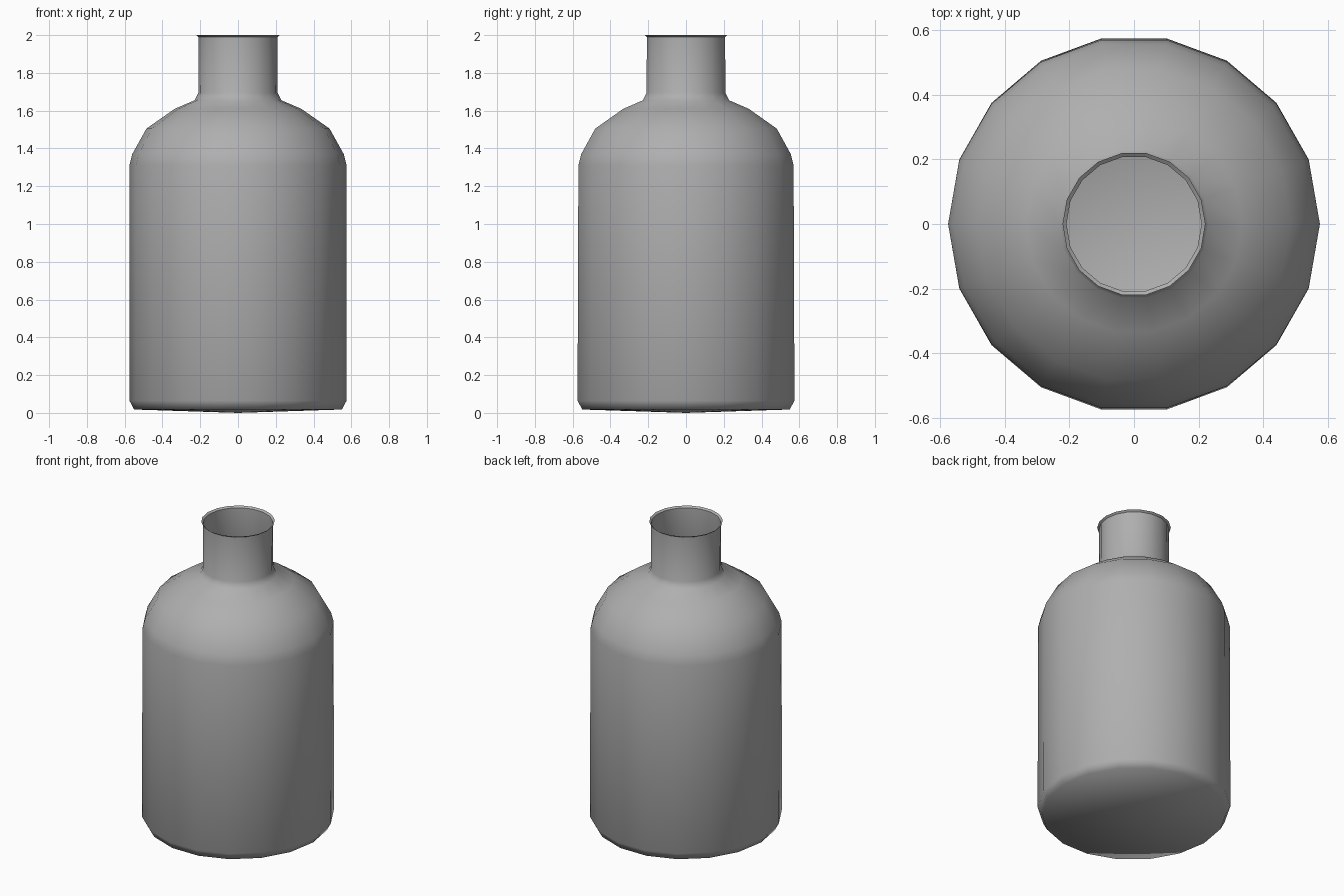
import bpy, bmesh, math

if "Cube" in bpy.data.objects:
    bpy.data.objects.remove(bpy.data.objects["Cube"])

SIDES = 18
# Profile (radius, height, depth stretch) from base rim to flared lip
PROFILE = [(0.55, 0.018, 1.014), (0.575, 0.065, 1.014), (0.575, 1.31, 1.006),
           (0.56, 1.37, 1.006), (0.485, 1.505, 1.006), (0.335, 1.61, 1.006),
           (0.23, 1.655, 1.006), (0.21, 1.695, 1.01), (0.209, 1.99, 1.006),
           (0.221, 2.0, 1.006)]

bm = bmesh.new()

# Rings of the thin-walled body, shoulder and neck
rings = [[bm.verts.new((r * math.cos(2 * math.pi * i / SIDES),
                        r * s * math.sin(2 * math.pi * i / SIDES), z))
          for i in range(SIDES)] for r, z, s in PROFILE]
for low, high in zip(rings, rings[1:]):
    for i in range(SIDES):
        j = (i + 1) % SIDES
        bm.faces.new((low[i], low[j], high[j], high[i]))

# Slightly domed base
centre = bm.verts.new((0, 0, 0))
for i in range(SIDES):
    bm.faces.new((centre, rings[0][(i + 1) % SIDES], rings[0][i]))

for f in bm.faces:
    f.smooth = True

# Hard crease where the lip flares from the neck
neck_top = rings[-2]
for i in range(SIDES):
    bm.edges.get((neck_top[i], neck_top[(i + 1) % SIDES])).smooth = False

mesh = bpy.data.meshes.new("bottle")
bm.to_mesh(mesh)
bm.free()

# Dark grey surface
grey = bpy.data.materials.new("dark_grey")
grey.diffuse_color = (0.43, 0.43, 0.43, 1)
grey.use_nodes = True
grey.node_tree.nodes["Principled BSDF"].inputs["Base Color"].default_value = grey.diffuse_color
mesh.materials.append(grey)

bottle = bpy.data.objects.new("bottle", mesh)
bpy.context.collection.objects.link(bottle)
